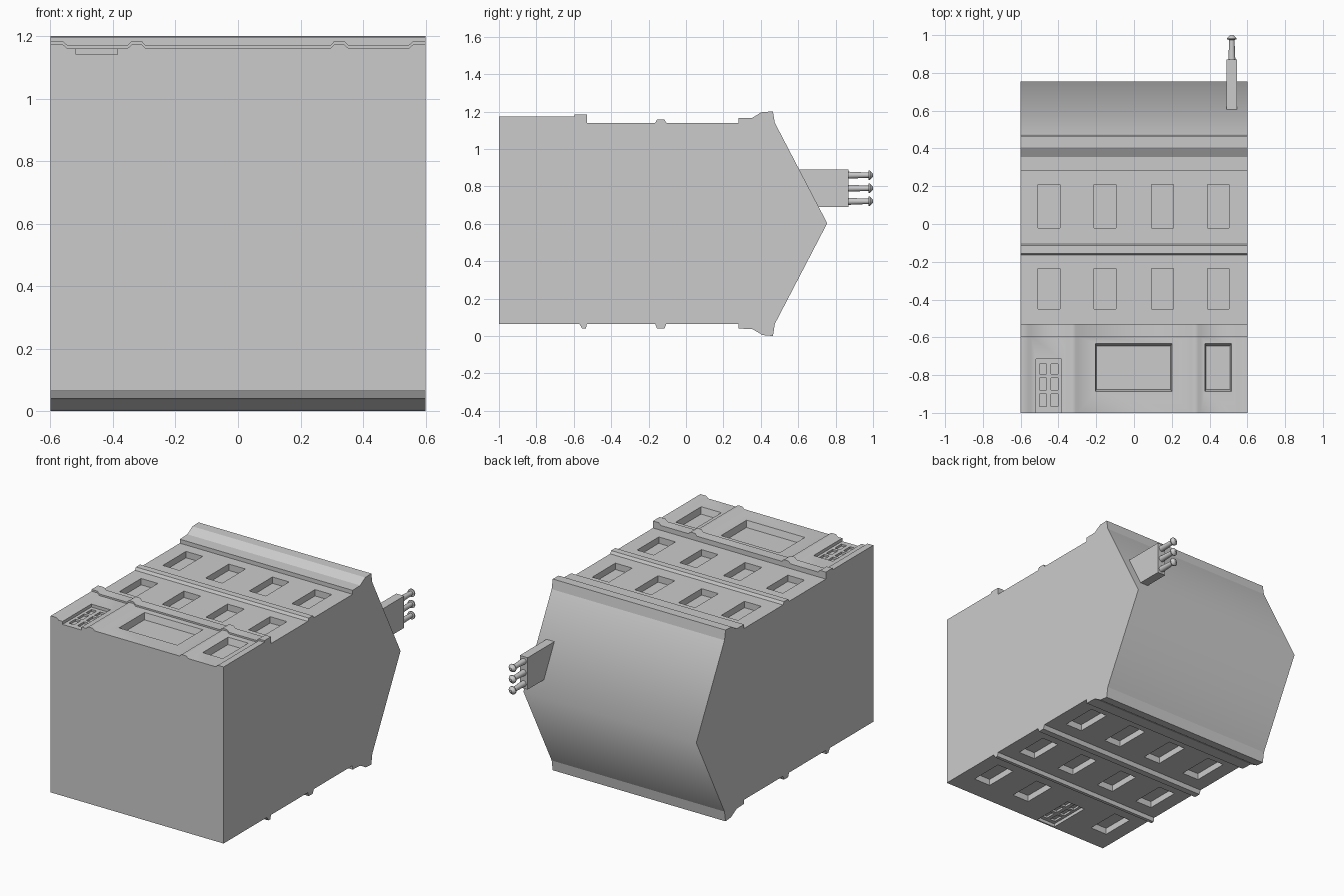
import bpy, bmesh, math
from mathutils import Matrix

if "Cube" in bpy.data.objects:
    bpy.data.objects.remove(bpy.data.objects["Cube"])


def finish(bm, name):
    bmesh.ops.recalc_face_normals(bm, faces=bm.faces)
    me = bpy.data.meshes.new(name)
    bm.to_mesh(me)
    bm.free()
    ob = bpy.data.objects.new(name, me)
    bpy.context.collection.objects.link(ob)
    return ob


def extrude(name, pts, axis, a, b):
    # closed profile swept along x (points are y,z) or y (points are x,z)
    bm = bmesh.new()
    place = (lambda p, t: (t, p[0], p[1])) if axis == 'x' else (lambda p, t: (p[0], t, p[1]))
    f = bm.faces.new([bm.verts.new(place(p, a)) for p in pts])
    ext = bmesh.ops.extrude_face_region(bm, geom=[f])['geom']
    d = (b - a, 0, 0) if axis == 'x' else (0, b - a, 0)
    bmesh.ops.translate(bm, vec=d, verts=[v for v in ext if isinstance(v, bmesh.types.BMVert)])
    return finish(bm, name)


def block(bm, x0, x1, y0, y1, z0, z1, dx=0, dy=0):
    # box whose z0 end (inner end of an opening) is narrowed by dx, dy
    outer = [(x0, y0), (x1, y0), (x1, y1), (x0, y1)]
    inner = [(x0 + dx, y0 + dy), (x1 - dx, y0 + dy), (x1 - dx, y1 - dy), (x0 + dx, y1 - dy)]
    lo = [bm.verts.new((x, y, z0)) for x, y in inner]
    hi = [bm.verts.new((x, y, z1)) for x, y in outer]
    bm.faces.new(lo[::-1])
    bm.faces.new(hi)
    for i in range(4):
        j = (i + 1) % 4
        bm.faces.new((lo[i], lo[j], hi[j], hi[i]))


def cut(ob, cutter):
    m = ob.modifiers.new("cut", 'BOOLEAN')
    m.operation, m.object, m.solver = 'DIFFERENCE', cutter, 'EXACT'
    bpy.context.view_layer.objects.active = ob
    bpy.ops.object.modifier_apply(modifier=m.name)


def smooth(ob, deg):
    bpy.ops.object.select_all(action='DESELECT')
    ob.select_set(True)
    bpy.context.view_layer.objects.active = ob
    bpy.ops.object.shade_smooth_by_angle(angle=math.radians(deg))


# Building body lying on its back: side profile (y, z) swept across the width
profile = [(-1, .065), (-.57, .065), (-.555, .04), (-.535, .04), (-.53, .065),
           (-.165, .065), (-.155, .04), (-.115, .04), (-.105, .065),
           (.28, .065), (.28, .04), (.355, .037), (.41, .005), (.465, 0), (.475, .065),
           (.755, .603), (.475, 1.14), (.465, 1.2), (.405, 1.198), (.355, 1.167),
           (.28, 1.165), (.28, 1.14), (-.105, 1.14), (-.115, 1.157), (-.155, 1.157),
           (-.165, 1.14), (-1, 1.14)]
body = extrude("building_body", profile, 'x', -.6, .6)
for p in body.data.polygons:  # the two roof slopes are shaded round
    p.use_smooth = p.center.y > .5

# Shop front with pilasters, and its cornice following the same outline
def front_outline(base, top):
    half = [(.295, base), (.308, top), (.34, top), (.355, base),
            (.545, base), (.56, top), (.6, top)]
    return [(-x, z) for x, z in half[::-1]] + half + [(.6, 1.14), (-.6, 1.14)]

shop = extrude("shop_front", front_outline(1.16, 1.173), 'y', -1, -.595)
cornice = extrude("shop_cornice", front_outline(1.17, 1.184), 'y', -.595, -.53)

# Openings: upper windows on both faces, rear ground floor, shop windows, doors
bm = bmesh.new()
columns = (-.45, -.153, .15, .446)
for x in columns:
    for y0, y1 in ((-.45, -.235), (-.02, .21)):
        block(bm, x - .058, x + .058, y0, y1, 1.1, 1.3)
        block(bm, x - .058, x + .058, y0, y1, -.1, .105)
    if x != columns[1]:
        block(bm, x - .058, x + .058, -.86, -.645, -.1, .105)
block(bm, -.218, -.088, -.99, -.715, -.1, .085)
block(bm, -.518, -.385, -1.1, -.715, 1.141, 1.3)
for x0, x1 in ((-.21, .205), (.37, .52)):
    block(bm, x0, x1, -.895, -.625, 1.12, 1.19, .012, .02)
openings = finish(bm, "openings_cutter")

# Door panes, two columns of three on each door
bm = bmesh.new()
for cx, z0, z1 in ((-.451, 1.128, 1.3), (-.153, -.1, .098)):
    for sx in (-.03, .03):
        for y0, y1 in ((-.965, -.9), (-.88, -.815), (-.795, -.74)):
            block(bm, cx + sx - .018, cx + sx + .018, y0, y1, z0, z1)
panes = finish(bm, "panes_cutter")

for cutter in (openings, panes):
    cut(body, cutter)
    cut(shop, cutter)
    cutter.hide_render = True
    cutter.hide_viewport = True
smooth(shop, 50)
smooth(cornice, 50)
for cutter in (openings, panes):
    bpy.data.objects.remove(cutter)

# Chimney stack
bm = bmesh.new()
block(bm, .49, .545, .605, .87, .69, .89)
finish(bm, "chimney_stack")

# Chimney pots: lathed outline (radius, y) turned about the y axis
pot = [(0, .86), (.019, .86), (.014, .975), (.025, .977), (.025, .983), (.008, 1), (0, 1)]
for i, z in enumerate((.72, .79, .86)):
    bm = bmesh.new()
    vs = [bm.verts.new((r, y, 0)) for r, y in pot]
    es = [bm.edges.new(e) for e in zip(vs, vs[1:])]
    bmesh.ops.spin(bm, geom=vs + es, axis=(0, 1, 0), cent=(0, 0, 0), steps=16, angle=math.tau)
    bmesh.ops.remove_doubles(bm, verts=bm.verts, dist=1e-4)
    bmesh.ops.transform(bm, matrix=Matrix.Translation((.518, 0, z)), verts=bm.verts)
    smooth(finish(bm, f"chimney_pot_{i + 1}"), 35)
